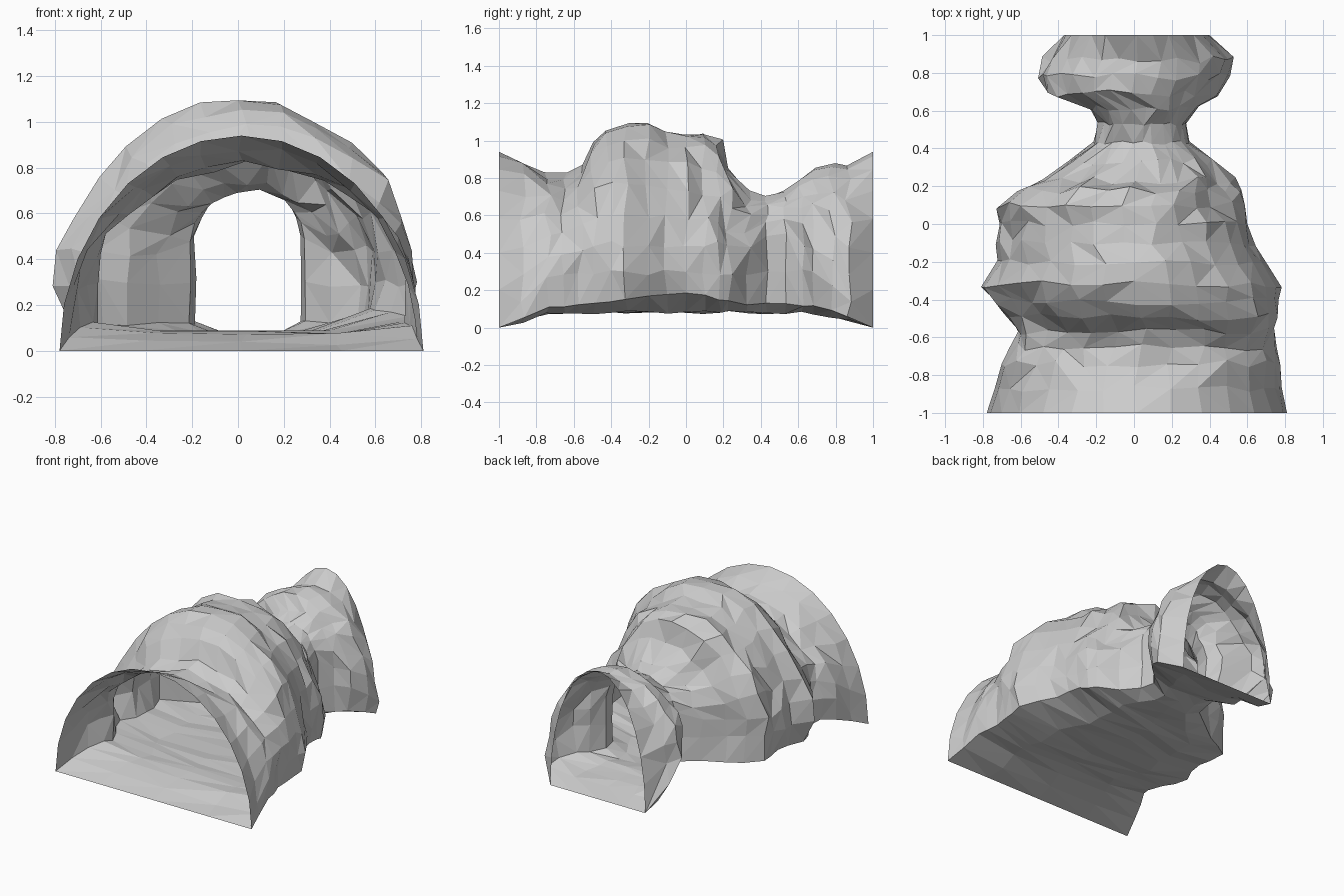
import bpy, bmesh, math, random
from mathutils import Vector

old = bpy.data.objects.get("Cube")
if old:
    bpy.data.objects.remove(old, do_unlink=True)
random.seed(7)

# Rock material
rock = bpy.data.materials.new("grey rock")
rock.use_nodes = True
colour = (0.6, 0.6, 0.6, 1)
rock.diffuse_color = colour
rock.node_tree.nodes["Principled BSDF"].inputs["Base Color"].default_value = colour

# Outline along the tunnel: y, right edge, left edge, roof height
stations = [
    (-1, -.78, .81, .94),
    (-.87, -.74, .78, .88),
    (-.74, -.69, .76, .82),
    (-.65, -.65, .76, .81),
    (-.57, -.63, .75, .86),
    (-.49, -.69, .76, .99),
    (-.41, -.74, .78, 1.06),
    (-.32, -.8, .8, 1.11),
    (-.2, -.73, .72, 1.1),
    (-.1, -.73, .64, 1.06),
    (0, -.72, .62, 1.05),
    (.1, -.72, .59, 1.04),
    (.18, -.61, .57, 1),
    (.23, -.5, .53, .86),
    (.33, -.35, .41, .73),
    (.43, -.21, .3, .7),
    (.53, -.19, .28, .73),
    (.62, -.25, .36, .79),
    (.69, -.46, .43, .84),
    (.78, -.5, .52, .87),
    (.87, -.47, .52, .85),
    (1, -.37, .4, .94),
]

# Hollows and knobs in the walls: y, arch angle, depth
dents = [(-.25, 12, -.03), (.17, 35, -.06), (-.5, 38, .05),
         (.12, 150, .03), (-.45, 145, -.04)]
ARCH = 14


def hump(y, centre, width):
    return math.exp(-((y - centre) / width) ** 2)


def wobble(amount):
    return Vector([random.uniform(-amount, amount) for _ in range(3)])


def section(y, low_x, high_x, roof):
    """Closed ring: arch from +x to -x, then the tucked foot and the floor."""
    is_mouth = abs(y) == 1
    mid, half = (low_x + high_x) / 2, (high_x - low_x) / 2
    inward = min(1, (1 - abs(y)) / .3)
    floor = .08 * inward
    chamber = hump(y, -.2, .35)
    # The rear flare overhangs on the -x side only
    flare = 0 if is_mouth else hump(y, .75, .14)
    neck = hump(y, .48, .15)
    ring = []
    for i in range(ARCH + 1):
        a = math.pi * i / ARCH
        out = Vector((math.cos(a), 0, math.sin(a)))
        low_side = out.x < 0
        widest = .3 * inward + (.16 * flare if low_side else 0)
        # The chamber arch is pointed, the narrow neck is boxy
        power = 1.02 + (.22 if low_side else .12) * chamber - .55 * neck
        rise = max(out.z, 0) ** power
        p = Vector((mid + half * out.x, y, widest + (roof - widest) * rise))
        if not is_mouth:
            for dent_y, angle, depth in dents:
                p += out * depth * hump(y, dent_y, .1) * hump(math.degrees(a), angle, 14)
            p += wobble(.02 if half > .3 else .01)
        ring.append(p)
    for side in (-1, -.55, 0, .55, 1):
        tuck = 1 - .08 * chamber - (.42 * flare if side < 0 else .05 * flare)
        lip = 0
        if abs(side) == 1:
            lip = .04 * inward + (.07 * hump(y, -.05, .25) if side > 0 else 0)
        p = Vector((mid + half * tuck * side, y, floor + lip))
        if not is_mouth:
            p += wobble(.01)
        ring.append(p)
    return ring


# Tunnel shell, open at both mouths
bm = bmesh.new()
rings = [[bm.verts.new(p) for p in section(*s)] for s in stations]
for a, b in zip(rings, rings[1:]):
    for i in range(len(a)):
        j = (i + 1) % len(a)
        if random.random() < .5:
            tris = ((a[i], b[j], a[j]), (a[i], b[i], b[j]))
        else:
            tris = ((a[i], b[i], a[j]), (a[j], b[i], b[j]))
        for t in tris:
            bm.faces.new(t)
bmesh.ops.remove_doubles(bm, verts=bm.verts, dist=.0005)
mesh = bpy.data.meshes.new("cave_tunnel")
bm.to_mesh(mesh)
bm.free()
mesh.materials.append(rock)
bpy.context.collection.objects.link(bpy.data.objects.new("cave_tunnel", mesh))
